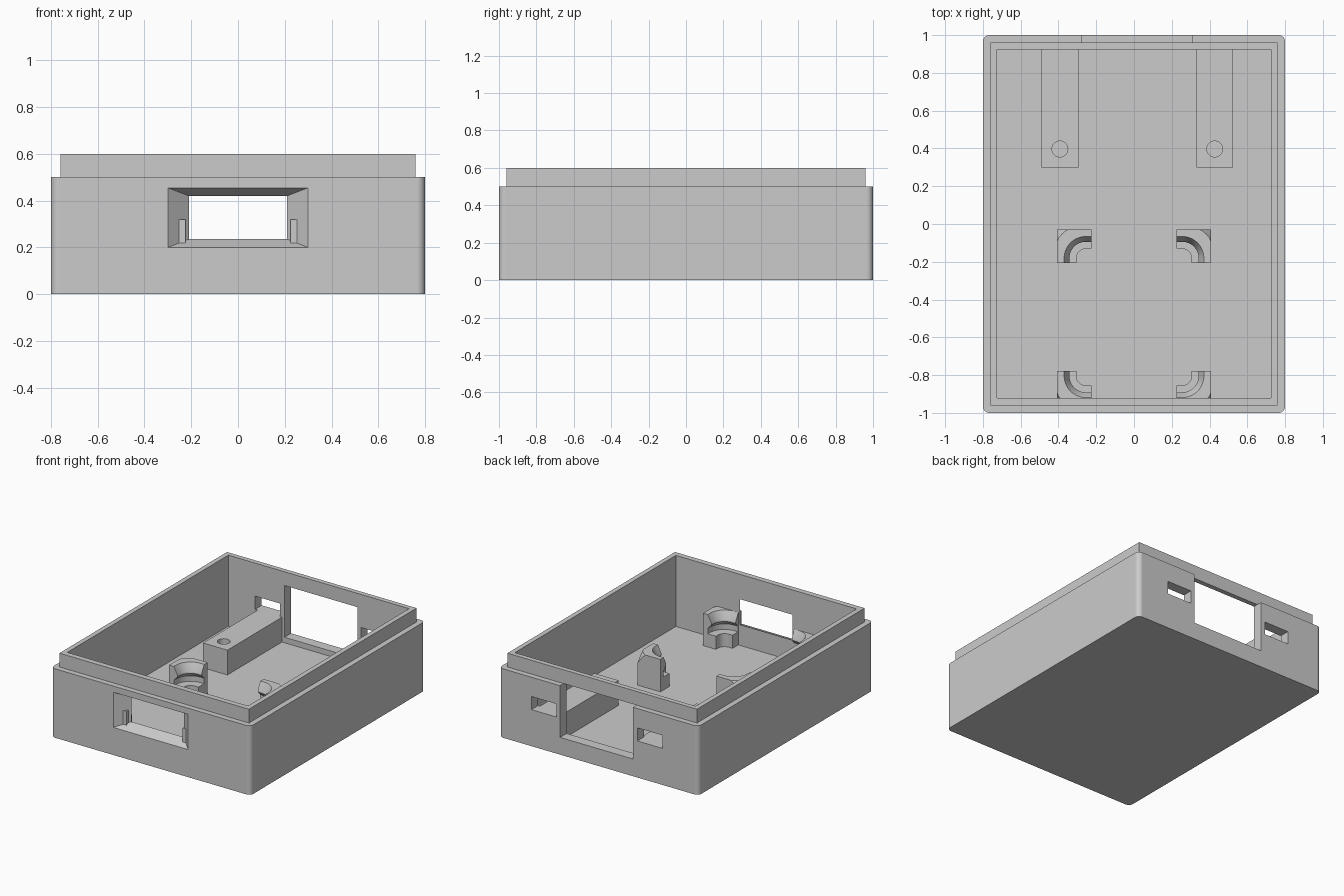
import bpy, bmesh, math
from mathutils import Vector

if "Cube" in bpy.data.objects:
    bpy.data.objects.remove(bpy.data.objects["Cube"], do_unlink=True)

grey = bpy.data.materials.new("light_grey_plastic")
grey.use_nodes = True
colour = (0.6, 0.6, 0.6, 1)
grey.diffuse_color = colour
grey.node_tree.nodes["Principled BSDF"].inputs["Base Color"].default_value = colour


def finish(name, bm):
    bmesh.ops.remove_doubles(bm, verts=bm.verts, dist=1e-5)
    bmesh.ops.recalc_face_normals(bm, faces=bm.faces)
    mesh = bpy.data.meshes.new(name)
    bm.to_mesh(mesh)
    bm.free()
    mesh.materials.append(grey)
    obj = bpy.data.objects.new(name, mesh)
    bpy.context.collection.objects.link(obj)
    return obj


def box(name, x, y, z, corner=0):
    """Box from (min, max) ranges, optionally with rounded upright edges."""
    bm = bmesh.new()
    bmesh.ops.create_cube(bm, size=1)
    for v in bm.verts:
        v.co = Vector([r[0] if c < 0 else r[1] for c, r in zip(v.co, (x, y, z))])
    if corner:
        upright = [e for e in bm.edges
                   if abs(e.verts[0].co.z - e.verts[1].co.z) > 0.01]
        bmesh.ops.bevel(bm, geom=upright, offset=corner, segments=8,
                        profile=0.5, affect='EDGES')
    return finish(name, bm)


def activate(obj):
    bpy.ops.object.select_all(action='DESELECT')
    obj.select_set(True)
    bpy.context.view_layer.objects.active = obj


def cut(obj, cutter):
    activate(obj)
    mod = obj.modifiers.new("cut", 'BOOLEAN')
    mod.operation, mod.solver, mod.object = 'DIFFERENCE', 'EXACT', cutter
    bpy.ops.object.modifier_apply(modifier=mod.name)
    bpy.data.objects.remove(cutter, do_unlink=True)


def smooth(obj):
    activate(obj)
    bpy.ops.object.shade_smooth_by_angle(angle=math.radians(30))
    mod = obj.modifiers.new("weighted_normals", 'WEIGHTED_NORMAL')
    mod.keep_sharp = True


FLOOR, RIM, TOP = 0.085, 0.5, 0.6
BAR_TOP = 0.265
CAVITY_X, CAVITY_Y = (-0.725, 0.725), (-0.92, 0.925)

# Outer case with its hollow interior
case = box("case_body", (-0.8, 0.8), (-1, 1), (0, RIM), corner=0.035)
cut(case, box("cavity_cutter", CAVITY_X, CAVITY_Y, (FLOOR, 1)))

# Large rear opening and the two slots beside it
cut(case, box("rear_cutter", (-0.275, 0.31), (0.9, 1.1), (0.125, 1)))
for x0 in (-0.51, 0.34):
    cut(case, box("slot_cutter", (x0, x0 + 0.2), (0.9, 1.1), (BAR_TOP, 0.36)))

# Tapered front window, narrowing inwards
bm = bmesh.new()
bmesh.ops.create_cube(bm, size=2)
for v in bm.verts:
    outside = v.co.y < 0
    half_x, half_z = (0.345, 0.145) if outside else (0.165, 0.075)
    v.co = (v.co.x * half_x, -1.04 if outside else -0.88, 0.3275 + v.co.z * half_z)
cut(case, finish("window_cutter", bm))
smooth(case)

# Raised lip that receives a lid
lip = box("lid_lip", (-0.76, 0.76), (-0.96, 0.96), (RIM, TOP))
cut(lip, box("lip_cutter", CAVITY_X, CAVITY_Y, (0.4, 0.7)))

# Mounting bars on the floor, each with a screw hole
for side, x0 in (("right", -0.49), ("left", 0.33)):
    bar = box(side + "_mounting_bar", (x0, x0 + 0.195), (0.3, 0.93),
              (FLOOR - 0.01, BAR_TOP))
    bm = bmesh.new()
    bmesh.ops.create_cone(bm, cap_ends=True, segments=32, radius1=0.042,
                          radius2=0.042, depth=0.3)
    bmesh.ops.translate(bm, verts=bm.verts, vec=(x0 + 0.0975, 0.397, 0.25))
    cut(bar, finish("hole_cutter", bm))
    smooth(bar)


def corner_clip(name, sx, sy):
    """L-shaped clip: shelf, groove and chamfered hook swept round a corner."""
    bm = bmesh.new()
    steps = 12
    stations = [(0, -0.025, 0)]
    stations += [(0, 0, math.pi / 2 * i / steps) for i in range(steps + 1)]
    stations += [(-0.03, 0, math.pi / 2)]
    rings = []
    for px, py, a in stations:
        c, s = math.cos(a), math.sin(a)
        outer = 0.153 / max(c, s)          # square outside corner
        flat = min(0.18, outer)            # top falls away beyond this
        profile = [(0.05, FLOOR - 0.01), (0.05, 0.18), (0.115, 0.18),
                   (0.115, 0.22), (0.087, 0.25), (0.087, 0.265), (0.115, 0.32),
                   (flat, 0.32), (outer, 0.32 - 2 * (outer - flat)),
                   (outer, FLOOR - 0.01)]
        rings.append([bm.verts.new((sx * (0.255 + px + d * c),
                                    -0.4925 + sy * (0.3115 + py + d * s), z))
                      for d, z in profile])
    n = len(rings[0])
    for r0, r1 in zip(rings, rings[1:]):
        for i in range(n):
            j = (i + 1) % n
            bm.faces.new((r0[i], r0[j], r1[j], r1[i]))
    bm.faces.new(rings[0])
    bm.faces.new(rings[-1])
    bmesh.ops.dissolve_degenerate(bm, dist=1e-5, edges=bm.edges)
    smooth(finish(name, bm))


# Four board clips, mirrored both ways
for side, sx in (("left", 1), ("right", -1)):
    for end, sy in (("rear", 1), ("front", -1)):
        corner_clip(f"{end}_{side}_board_clip", sx, sy)
